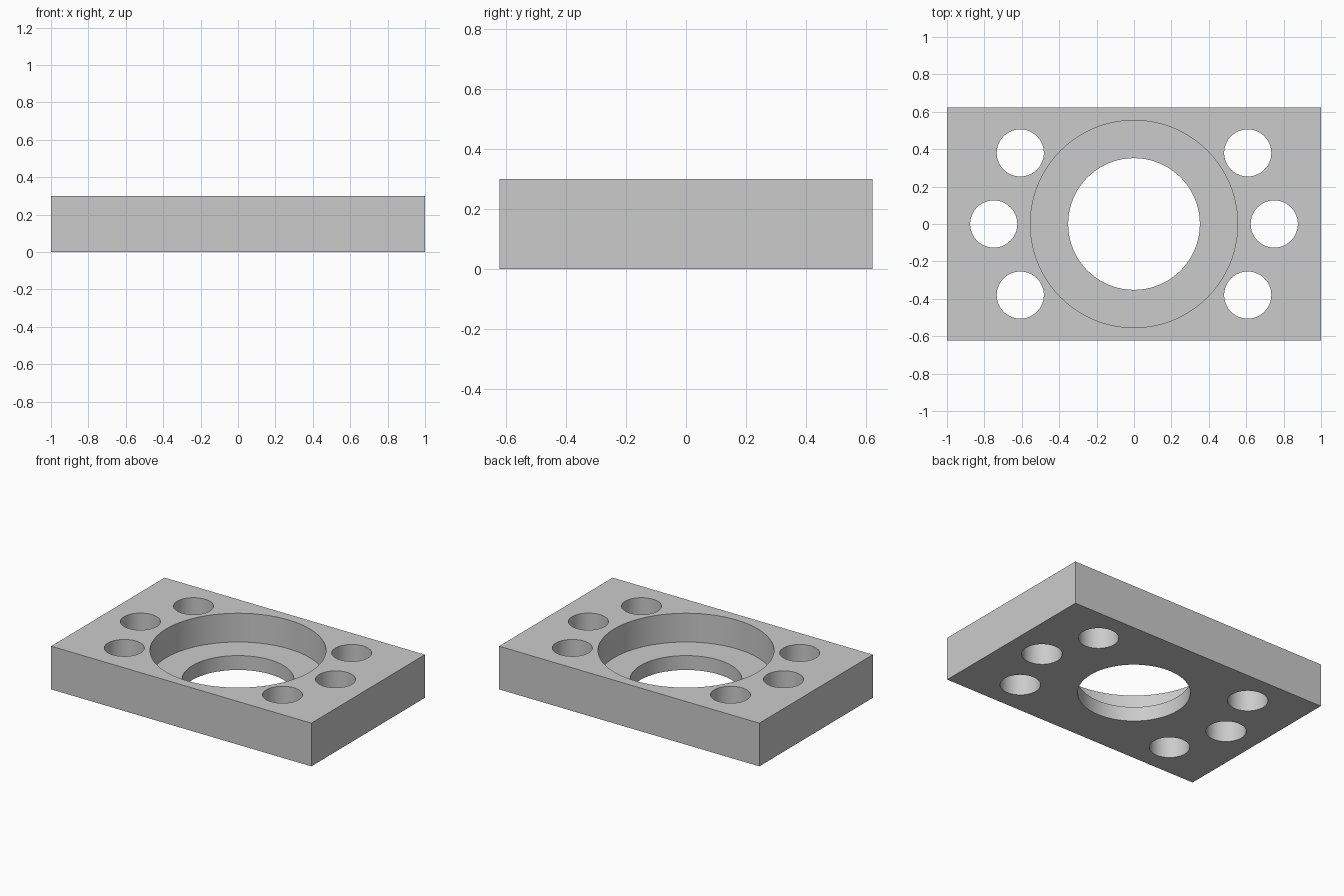
import bpy
import math

default = bpy.data.objects.get("Cube")
if default:
    bpy.data.objects.remove(default, do_unlink=True)

LENGTH, WIDTH, HEIGHT = 2.0, 1.246, 0.3
FLOOR = 0.1                 # height of the counterbore floor
BORE_R, RECESS_R, BOLT_R = 0.352, 0.554, 0.126

# Plain grey metal
grey = bpy.data.materials.new("light_grey")
grey.use_nodes = True
colour = (0.6, 0.6, 0.6, 1)
grey.diffuse_color = colour
grey.node_tree.nodes["Principled BSDF"].inputs["Base Color"].default_value = colour

# Rectangular plate
bpy.ops.mesh.primitive_cube_add(size=1, location=(0, 0, HEIGHT / 2))
plate = bpy.context.object
plate.name = "mounting_plate"
plate.scale = (LENGTH, WIDTH, HEIGHT)
bpy.ops.object.transform_apply(location=True, rotation=False, scale=True)
plate.data.materials.append(grey)


def drill(x, y, radius, bottom, sides):
    """Cut a vertical round hole from above down to the given height."""
    top = HEIGHT + 0.1
    bpy.ops.mesh.primitive_cylinder_add(
        vertices=sides, radius=radius, depth=top - bottom,
        location=(x, y, (top + bottom) / 2))
    cutter = bpy.context.object
    cutter.data.materials.append(grey)
    cutter.hide_render = True
    cut = plate.modifiers.new("hole", "BOOLEAN")
    cut.operation = "DIFFERENCE"
    cut.solver = "EXACT"
    cut.object = cutter
    bpy.ops.object.select_all(action="DESELECT")
    plate.select_set(True)
    bpy.context.view_layer.objects.active = plate
    bpy.ops.object.modifier_apply(modifier=cut.name)
    bpy.data.objects.remove(cutter, do_unlink=True)


# Central counterbore and through bore
drill(0, 0, RECESS_R, FLOOR, 128)
drill(0, 0, BORE_R, -0.1, 96)

# Three bolt holes on each end
for side in (-1, 1):
    drill(side * 0.75, 0, BOLT_R, -0.1, 64)
    for y in (-0.38, 0.38):
        drill(side * 0.608, y, BOLT_R, -0.1, 64)

# Smooth hole walls, sharp edges
bpy.ops.object.shade_smooth_by_angle(angle=math.radians(30))
